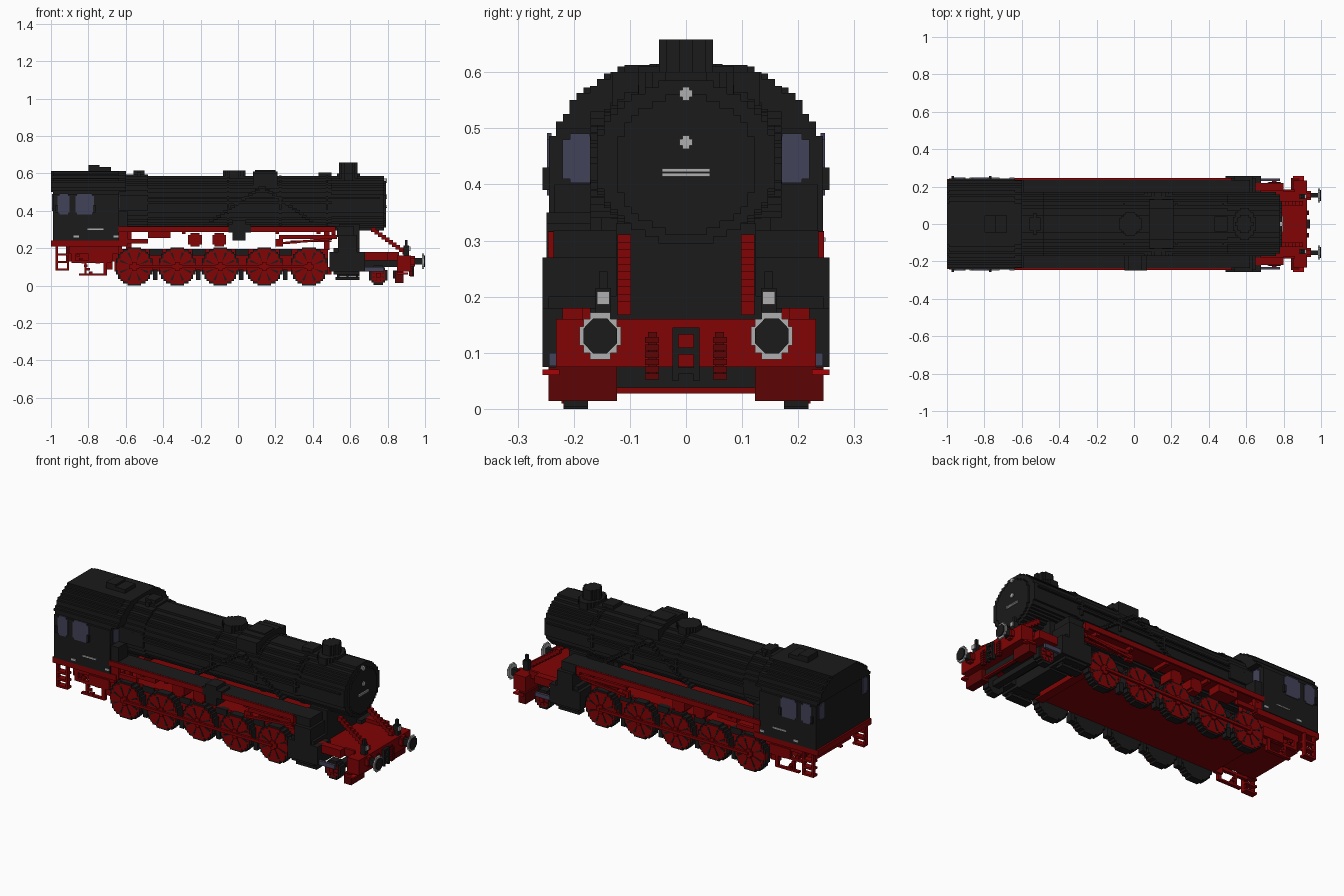
import bpy, bmesh, math
from mathutils import Vector

if "Cube" in bpy.data.objects:
    bpy.data.objects.remove(bpy.data.objects["Cube"])

V = 0.0122  # block size that sets the stepped look


def material(name, rgb):
    m = bpy.data.materials.new(name)
    m.diffuse_color = (*rgb, 1)
    m.use_nodes = True
    bsdf = m.node_tree.nodes["Principled BSDF"]
    bsdf.inputs["Base Color"].default_value = (*rgb, 1)
    bsdf.inputs["Roughness"].default_value = 0.8
    return m


BLACK = material("soot black", (0.0105, 0.0105, 0.0105))
RED = material("frame red", (0.22, 0.001, 0.0015))
DARK = material("dark red", (0.11, 0.001, 0.0015))
BRIGHT = material("bright red", (0.38, 0.001, 0.002))
GREY = material("light grey", (0.43, 0.43, 0.43))
GLASS = material("window blue", (0.055, 0.055, 0.1))


def finish(name, bm, mat):
    bmesh.ops.recalc_face_normals(bm, faces=bm.faces)
    me = bpy.data.meshes.new(name)
    bm.to_mesh(me)
    bm.free()
    me.materials.append(mat)
    ob = bpy.data.objects.new(name, me)
    bpy.context.collection.objects.link(ob)
    return ob


def boxes(name, mat, *specs):
    """Blocks given as (x0, x1, y0, y1, z0, z1), joined in one object."""
    bm = bmesh.new()
    for x0, x1, y0, y1, z0, z1 in specs:
        c = Vector(((x0 + x1) / 2, (y0 + y1) / 2, (z0 + z1) / 2))
        vs = bmesh.ops.create_cube(bm, size=1)["verts"]
        for v in vs:
            v.co = Vector((v.co.x * abs(x1 - x0), v.co.y * abs(y1 - y0), v.co.z * abs(z1 - z0))) + c
    return finish(name, bm, mat)


def pair(name, mat, *specs):
    """The same blocks on both sides of the model."""
    for side, s in (("left", 1), ("right", -1)):
        boxes(f"{side}_{name}", mat, *[(a, b, c * s, d * s, e, f) for a, b, c, d, e, f in specs])


def stepped(half, z0, z1, cu=0):
    """Stair-stepped outline from a half-width rule."""
    n = max(2, round((z1 - z0) / V))
    h = (z1 - z0) / n
    right = []
    for i in range(n):
        w = max(V / 2, round(half(z0 + (i + .5) * h) / V) * V)
        if right and abs(right[-1][0] - w) < 1e-6:
            right[-1] = (w, z0 + (i + 1) * h)
        else:
            right += [(w, z0 + i * h), (w, z0 + (i + 1) * h)]
    return [(cu + u, z) for u, z in right] + [(cu - u, z) for u, z in reversed(right)]


def prism(name, mat, axis, pts, a, b):
    bm = bmesh.new()
    place = {"x": lambda u, w: (a, u, w), "y": lambda u, w: (u, a, w), "z": lambda u, w: (u, w, a)}[axis]
    f = bm.faces.new([bm.verts.new(place(u, w)) for u, w in pts])
    move = Vector([(b - a) * (axis == k) for k in "xyz"])
    r = bmesh.ops.extrude_face_region(bm, geom=[f])
    bmesh.ops.translate(bm, verts=[g for g in r["geom"] if isinstance(g, bmesh.types.BMVert)], vec=move)
    return finish(name, bm, mat)


def ellipse(cu, cz, ru, rz):
    return stepped(lambda z: ru * math.sqrt(max(0, 1 - ((z - cz) / rz) ** 2)), cz - rz, cz + rz, cu)


def stair(x0, z0, x1, z1, y0, y1, t=2 * V):
    """Blocks climbing along a slanted line."""
    n = max(1, round(max(abs(x1 - x0), abs(z1 - z0)) / (1.5 * V)))
    dx = abs(x1 - x0) / n / 2 + 0.003
    out = []
    for i in range(n):
        k = (i + .5) / n
        x, z = x0 + (x1 - x0) * k, z0 + (z1 - z0) * k
        out.append((x - dx, x + dx, y0, y1, z - t / 2, z + t / 2))
    return out


# Boiler, smokebox and door
prism("firebox", BLACK, "x", ellipse(0, .443, .17, .152), -.66, -.48)
prism("boiler", BLACK, "x", ellipse(0, .443, .165, .142), -.5, .5)
prism("smokebox", BLACK, "x", ellipse(0, .440, .163, .145), .48, .78)
prism("smokebox_door", BLACK, "x", ellipse(0, .435, .125, .125), .77, .79)
for i, x in enumerate((-.06, .22, .47)):
    prism(f"boiler_band_{i}", BLACK, "x", ellipse(0, .443, .17, .146), x, x + V)
boxes("door_fittings", GREY, (.788, .796, -.043, .043, .414, .420), (.788, .796, -.043, .043, .422, .428),
      *[b for z in (.475, .562) for b in ((.778, .796, -.012, .012, z - .006, z + .006),
                                         (.778, .796, -.006, .006, z - .012, z + .012))])

# Domes, chimney and slanted side pipes
prism("chimney", BLACK, "z", ellipse(.59, 0, .045, .048), .56, .658)
prism("chimney_base", BLACK, "z", ellipse(.59, 0, .062, .085), .55, .6)
prism("steam_dome", BLACK, "z", ellipse(-.02, 0, .06, .065), .55, .615)
boxes("sand_dome", BLACK, (.08, .21, -.085, .085, .56, .611), (.09, .2, -.045, .045, .6, .618),
      (.08, .21, -.132, .132, .53, .6))
boxes("small_covers", BLACK, (.43, .5, -.04, .04, .57, .605), (-.56, -.5, -.035, .035, .58, .615),
      (-.54, -.52, -.06, .06, .58, .608))
pair("sand_pipes", BLACK, *stair(.13, .53, .40, .34, .12, .17, V), *stair(.13, .53, -.15, .34, .12, .17, V))
pair("boiler_handrail", BLACK, (-.6, .76, .15, .171, .465, .473))

# Cab with stepped roof, windows and rails
def cab_half(z):
    return .245 if z < .485 else .245 * math.sqrt(max(0, 1 - ((z - .43) / .2) ** 2))


prism("cab", BLACK, "x", stepped(cab_half, .24, .61), -.99, -.635)
prism("roof_edge", BLACK, "x", stepped(cab_half, .5, .613), -1, -.6)
boxes("roof_vent", BLACK, (-.8, -.74, -.046, .046, .6, .646), (-.74, -.68, -.046, .046, .6, .634))
pair("side_windows", GLASS, (-.965, -.9, .24, .248, .39, .48), (-.955, -.91, .24, .248, .38, .492),
     (-.87, -.77, .24, .248, .39, .48), (-.86, -.78, .24, .248, .38, .492))
pair("front_window", GLASS, (-.64, -.630, .171, .22, .41, .48), (-.64, -.630, .171, .207, .403, .491))
pair("rear_window", GLASS, (-.995, -.985, .171, .22, .41, .48), (-.995, -.985, .171, .207, .4, .491))
pair("window_deflectors", BLACK, (-.775, -.763, .24, .256, .39, .43), (-.975, -.963, .24, .256, .39, .43))
pair("cab_rail", GREY, (-.805, -.72, .24, .249, .298, .305))
pair("cab_plates", GREY, (-.88, -.85, .24, .248, .257, .268), (-.665, -.64, .24, .248, .257, .268))
boxes("cab_floor", RED, (-1, -.6, -.24, .24, .208, .241))

# Running boards: black tread on a red plate, with red edges
pair("running_board", BLACK, (-.64, .53, .13, .236, .308, .318))
pair("board_plate", RED, (-.64, .5, .13, .236, .296, .309))
pair("board_edge", RED, (-.64, .51, .235, .246, .288, .317), (.5, .522, .21, .246, .27, .3165))
pair("board_brackets", RED, *[(x, x + .02, .14, .236, .275, .305) for x in (-.62, -.45, -.3, -.03, .2, .42)],
     (-.64, -.59, .21, .235, .215, .3), (-.48, -.36, .15, .23, .255, .3), (-.59, -.48, .21, .23, .225, .25))
boxes("feed_pump", BLACK, (-.03, .04, -.249, -.17, .24, .35), (-.05, .07, -.249, -.17, .285, .33))
pair("boiler_side_box", BLACK, (-.64, -.59, .15, .235, .317, .4))

# Main frame
boxes("main_frame", RED, (-.66, .48, -.17, .17, .075, .195), (-.92, -.62, -.17, .17, .13, .215))
pair("rear_frame_struts", RED, (-.9, -.64, .18, .2, .17, .21), (-.89, -.87, .18, .2, .12, .2),
     (-.87, -.68, .18, .2, .12, .135), (-.85, -.7, .18, .2, .055, .065), (-.72, -.7, .18, .2, .055, .13),
     (-.8, -.67, .19, .205, .125, .18), (-.72, -.67, .17, .19, .085, .13), (-.82, -.81, .18, .2, .06, .13),
     *stair(-.86, .17, -.78, .06, .18, .2, V), *stair(-.68, .2, -.76, .12, .18, .2))
pair("cab_ladder", RED, (-.975, -.963, .225, .246, .08, .21), (-.915, -.903, .225, .246, .08, .21),
     *[(-.975, -.903, .21, .246, z, z + .012) for z in (.08, .12, .16)])
pair("frame_stays", RED, *[(x, x + .03, .13, .16, .19, .3) for x in (-.6, .46)])


# Wheels: black tyre, red face, dark gaps between spokes
def wheel(name, x, z, r, s, face):
    prism(name + "_tyre", BLACK, "y", ellipse(x, z, r, r), .175 * s, .218 * s)
    prism(name + "_face", RED, "y", ellipse(x, z, r * face, r * face), .2 * s, .222 * s)
    for k in range(8):
        a = math.radians(22.5 + 45 * k)
        d, p = Vector((math.cos(a), math.sin(a))), Vector((-math.sin(a), math.cos(a)))
        c = Vector((x, z))
        pts = [c + d * r * .28, c + d * r * face * .86 + p * r * .06, c + d * r * face * .86 - p * r * .06]
        prism(f"{name}_gap_{k}", BLACK, "y", pts, .22 * s, .2245 * s)
    prism(name + "_hub", RED, "y", ellipse(x, z, r * .24, r * .24), .21 * s, .232 * s)


AXLES = (-.555, -.325, -.095, .14, .38)
for side, s in (("left", 1), ("right", -1)):
    for i, x in enumerate(AXLES):
        wheel(f"{side}_driving_wheel_{i}", x, .102, .102, s, .91)
    wheel(f"{side}_leading_wheel", .75, .056, .052, s, .75)
    for i, x in enumerate((-.23, -.1)):
        prism(f"{side}_reservoir_{i}", RED, "y", ellipse(x, .245, .037, .037), .13 * s, .21 * s)
pair("coupling_rod", RED, (-.555, .38, .228, .24, .095, .11))
pair("brake_blocks", BLACK, *[(x + .1, x + .125, .17, .205, .03, .085) for x in AXLES[:4]],
     *[(x + .08, x + .15, .15, .18, .16, .195) for x in AXLES[:4]])
pair("valve_gear", RED, (.22, .53, .21, .225, .25, .27), (.2, .24, .21, .23, .21, .25),
     *stair(.22, .225, .5, .25, .225, .238, V), (.28, .5, .2, .215, .232, .242))

# Cylinders and saddle
pair("cylinder", BLACK, (.51, .65, .12, .245, .06, .2), (.49, .68, .14, .256, .075, .18),
     (.535, .635, .12, .256, .175, .27), (.53, .62, .12, .236, .26, .318), (.52, .65, .17, .22, .03, .045))
pair("drain_cocks", BLACK, *[(x, x + .012, .18, .21, .03, .065) for x in (.53, .58, .63)])
pair("piston_guide", GLASS, (.675, .78, .23, .244, .076, .1))
boxes("smokebox_saddle", BLACK, (.54, .65, -.125, .125, .05, .33))
boxes("leading_truck", BLACK, (.73, .77, -.19, .19, .04, .07), (.66, .86, -.12, .12, .1, .14))
boxes("frame_front_bar", RED, (.45, .5, -.17, .17, .06, .1))

# Front deck, sloping struts, buffer beam and guards
boxes("front_deck", RED, (.64, .86, -.18, .18, .135, .16))
pair("deck_side", RED, (.65, .8, .178, .22, .135, .18), (.8, .86, .17, .185, .155, .18))
pair("front_strut", RED, *stair(.715, .305, .9, .173, .098, .122))
boxes("buffer_beam", RED, (.85, .925, -.232, .232, .075, .16))
pair("guard", DARK, (.84, .885, .123, .245, .014, .075))
boxes("guard_bar", RED, (.85, .87, -.125, .125, .027, .038))
boxes("guard_fill", BLACK, (.83, .86, -.125, .125, .038, .08))
pair("foot_step", BRIGHT, (.85, .91, .225, .256, .06, .07))
pair("brake_hose", DARK, *[(.92, .936, .048, .073, z, z + .011) for z in (.052, .065, .078, .091, .104, .117)],
     (.915, .93, .052, .068, .052, .137))
boxes("coupling_hook", BLACK, (.92, .94, -.024, -.013, .05, .145), (.92, .94, .013, .024, .05, .145),
      *[(.92, .94, -.024, .024, z, z + .012) for z in (.062, .097, .133)])

# Buffers and lamps
for side, s in (("left", 1), ("right", -1)):
    y, z = .153 * s, .13
    prism(f"{side}_buffer_shaft", BLACK, "x", ellipse(y, z, .018, .018), .92, .99)
    prism(f"{side}_buffer_socket", RED, "x", ellipse(y, z, .028, .028), .92, .945)
    boxes(f"{side}_buffer_rim", GREY, (.984, .994, y - .018, y + .018, z - .042, z + .042),
          (.984, .994, y - .037, y + .037, z - .017, z + .017), (.984, .994, y - .03, y + .03, z - .03, z + .03))
    octagon = [(y + .0325 * math.cos(math.radians(22.5 + 45 * k)),
                z + .0335 * math.sin(math.radians(22.5 + 45 * k))) for k in range(8)]
    prism(f"{side}_buffer_face", BLACK, "x", octagon, .99, 1)
pair("lamp", BLACK, (.885, .915, .134, .161, .16, .215), (.893, .907, .14, .155, .21, .245))
pair("lamp_glass", GREY, (.913, .921, .136, .159, .186, .209))
